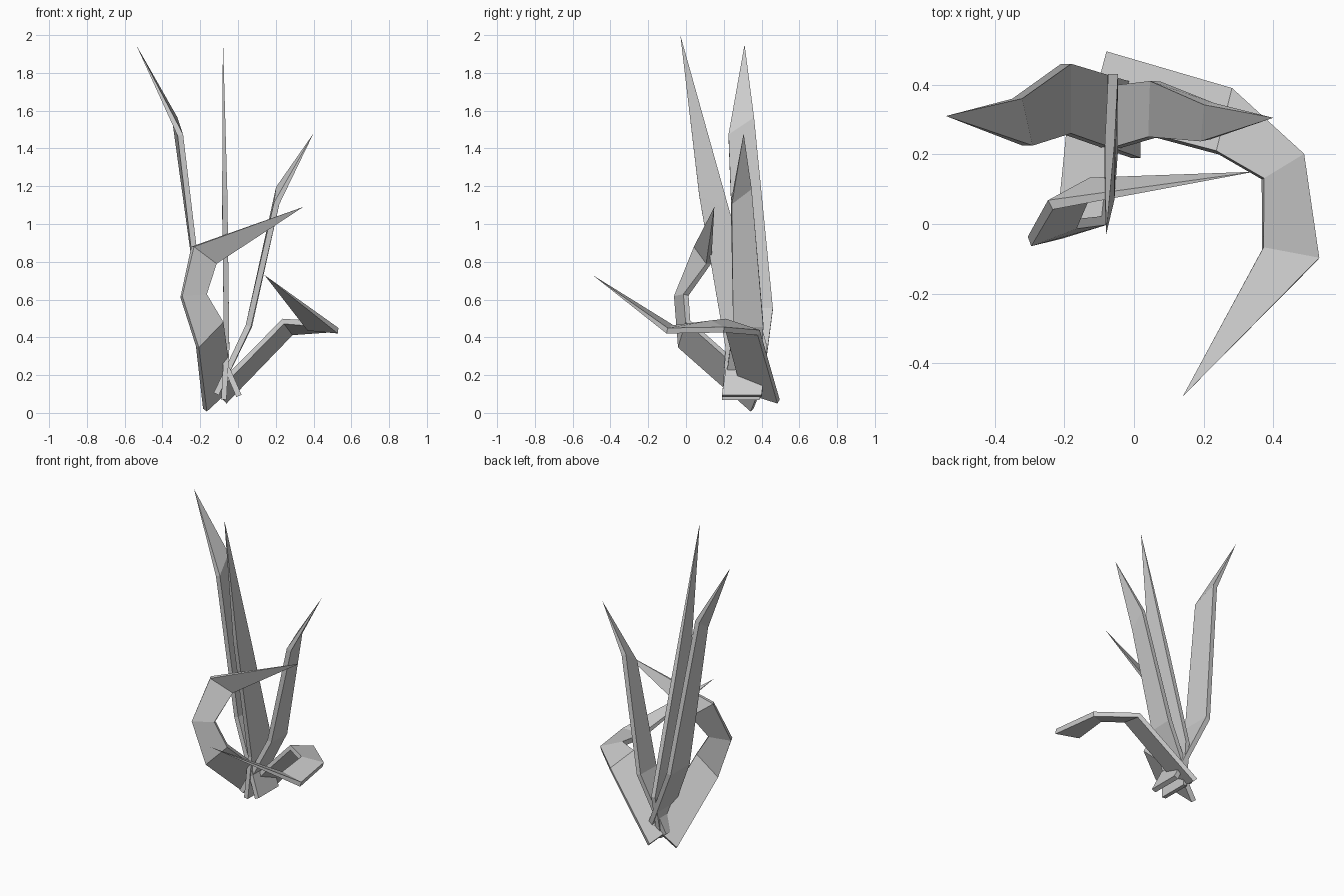
import bpy, bmesh
from mathutils import Vector

if "Cube" in bpy.data.objects:
    bpy.data.objects.remove(bpy.data.objects["Cube"])


def blade(name, pairs, tip, thick=0.03):
    """Flat low-poly leaf: pairs of edge points from base upward, closing to a point."""
    pairs = [(Vector(a), Vector(b)) for a, b in pairs]
    tip = Vector(tip)
    mids = [(a + b) / 2 for a, b in pairs] + [tip]
    bm = bmesh.new()
    rings = []
    for i, (a, b) in enumerate(pairs):
        ahead = (mids[i + 1] - mids[i]).normalized()
        back = (mids[i] - mids[i - 1]).normalized() if i else ahead
        n = (b - a).cross(ahead + back).normalized() * thick / 2
        rings.append([bm.verts.new(p) for p in (a - n, b - n, b + n, a + n)])
    bm.faces.new(rings[0][::-1])
    for r, s in zip(rings, rings[1:]):
        for k in range(4):
            j = (k + 1) % 4
            bm.faces.new((r[k], r[j], s[j], s[k]))
    top = bm.verts.new(tip)
    for k in range(4):
        bm.faces.new((rings[-1][k], rings[-1][(k + 1) % 4], top))
    bmesh.ops.recalc_face_normals(bm, faces=bm.faces)
    mesh = bpy.data.meshes.new(name)
    bm.to_mesh(mesh)
    bm.free()
    obj = bpy.data.objects.new(name, mesh)
    bpy.context.collection.objects.link(obj)
    return obj


# upright leaves
blade("left_leaf", [
    ((0.005, 0.40, 0.09), (0.005, 0.19, 0.09)),
    ((-0.195, 0.46, 0.55), (-0.195, 0.26, 0.55)),
    ((-0.335, 0.36, 1.56), (-0.305, 0.225, 1.47))],
    (-0.54, 0.31, 1.95))
blade("centre_leaf", [
    ((-0.075, 0.39, 0.07), (-0.075, 0.19, 0.07)),
    ((-0.06, 0.43, 0.35), (-0.06, 0.21, 0.34)),
    ((-0.07, 0.23, 1.07), (-0.07, 0.07, 1.15))],
    (-0.08, -0.03, 2.0), 0.028)
blade("right_leaf", [
    ((-0.115, 0.39, 0.10), (-0.115, 0.20, 0.10)),
    ((0.06, 0.41, 0.46), (0.055, 0.25, 0.46)),
    ((0.215, 0.345, 1.19), (0.205, 0.24, 1.11))],
    (0.40, 0.305, 1.48))

# drooping curled leaves
blade("left_curled_leaf", [
    ((-0.175, 0.35, 0.015), (-0.04, 0.40, 0.14)),
    ((-0.215, -0.03, 0.35), (-0.085, 0.01, 0.485)),
    ((-0.30, -0.05, 0.615), (-0.17, 0.0, 0.625)),
    ((-0.24, 0.055, 0.88), (-0.12, 0.12, 0.79))],
    (0.345, 0.15, 1.09))
blade("right_curled_leaf", [
    ((-0.07, 0.49, 0.06), (-0.12, 0.30, 0.12)),
    ((0.285, 0.385, 0.425), (0.24, 0.205, 0.485)),
    ((0.485, 0.20, 0.44), (0.37, 0.13, 0.475)),
    ((0.53, -0.10, 0.435), (0.37, -0.07, 0.45))],
    (0.14, -0.495, 0.73))
